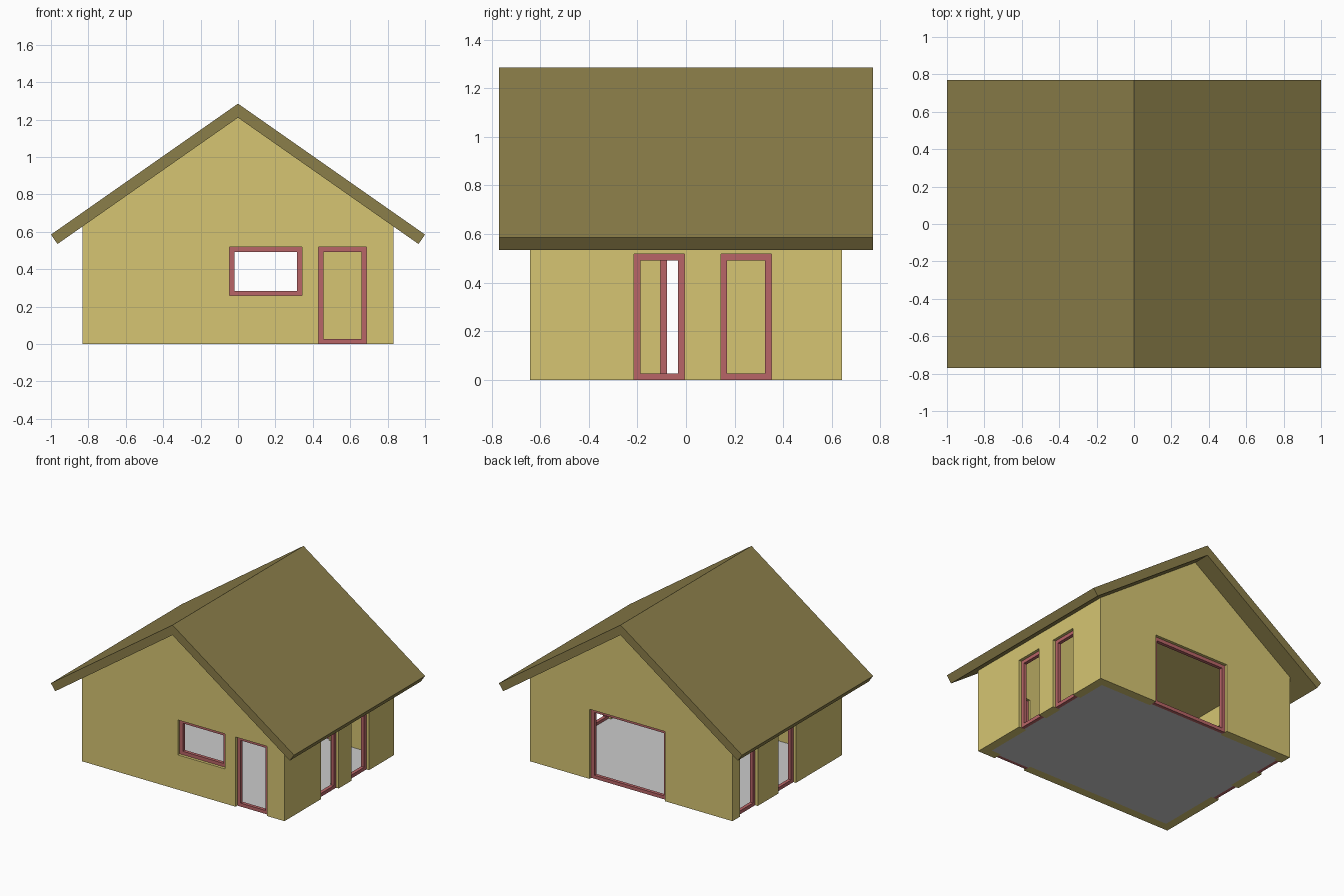
import bpy, bmesh

if "Cube" in bpy.data.objects:
    bpy.data.objects.remove(bpy.data.objects["Cube"])

HX, HY, WALL = 0.832, 0.642, 0.065      # half footprint, wall thickness
RISE = 0.70                             # roof slope
RECESS, DEPTH, RIM = 0.021, 0.025, 0.026  # frame placement


def material(name, rgb):
    m = bpy.data.materials.new(name)
    m.diffuse_color = (*rgb, 1)
    m.use_nodes = True
    m.node_tree.nodes["Principled BSDF"].inputs["Base Color"].default_value = m.diffuse_color
    return m


wall_mat = material("wall_yellow", (0.67, 0.56, 0.17))
roof_mat = material("roof_olive", (0.26, 0.21, 0.068))
frame_mat = material("frame_red", (0.48, 0.13, 0.135))


def finish(name, bm, mat=None):
    bmesh.ops.recalc_face_normals(bm, faces=bm.faces)
    me = bpy.data.meshes.new(name)
    bm.to_mesh(me)
    bm.free()
    ob = bpy.data.objects.new(name, me)
    bpy.context.collection.objects.link(ob)
    if mat:
        me.materials.append(mat)
    return ob


def add_box(bm, lo, hi):
    """Box between two opposite corners."""
    vs = bmesh.ops.create_cube(bm, size=1)["verts"]
    for v in vs:
        v.co = [a if c < 0 else b for c, a, b in zip(v.co, lo, hi)]


def prism(name, profile, half, mat):
    """Extrude an x-z profile along y."""
    bm = bmesh.new()
    face = bm.faces.new([bm.verts.new((x, -half, z)) for x, z in profile])
    ext = bmesh.ops.extrude_face_region(bm, geom=[face])["geom"]
    for v in ext:
        if isinstance(v, bmesh.types.BMVert):
            v.co.y = half
    return finish(name, bm, mat)


def on_wall(side, u, d, z):
    """Point at position u along a wall, d inward from its outer face."""
    return {"front": (u, -HY + d, z), "back": (u, HY - d, z),
            "left": (-HX + d, u, z), "right": (HX - d, u, z)}[side]


def wall_box(bm, side, u0, u1, d0, d1, z0, z1):
    a, b = on_wall(side, u0, d0, z0), on_wall(side, u1, d1, z1)
    add_box(bm, [min(p) for p in zip(a, b)], [max(p) for p in zip(a, b)])


# name, wall, from, to, bottom, top
TOP = 0.518
openings = [
    ("front_window_frame", "front", -0.045, 0.342, 0.258, TOP),
    ("front_door_frame", "front", 0.43, 0.687, 0, TOP),
    ("back_terrace_frame", "back", -0.278, 0.345, 0, TOP),
    ("right_door_frame_a", "right", -0.214, -0.006, 0, TOP),
    ("right_door_frame_b", "right", 0.143, 0.351, 0, TOP),
    ("left_door_frame_a", "left", -0.104, 0.104, 0, TOP),
    ("left_door_frame_b", "left", 0.345, 0.553, 0, TOP),
]

# Walls with gables
peak = 1.21
eave = peak - RISE * HX
walls = prism("walls", [(-HX, 0), (HX, 0), (HX, eave), (0, peak), (-HX, eave)], HY, wall_mat)

# Cutters: room interior and openings
bm = bmesh.new()
add_box(bm, (-HX + WALL, -HY + WALL, -0.2), (HX - WALL, HY - WALL, 2))
room_cutter = finish("room_cutter", bm)
bm = bmesh.new()
for _, side, u0, u1, z0, z1 in openings:
    wall_box(bm, side, u0, u1, -0.05, WALL + 0.03, z0 if z0 else -0.1, z1)
opening_cutter = finish("opening_cutter", bm)

bpy.context.view_layer.objects.active = walls
for cutter in (room_cutter, opening_cutter):
    mod = walls.modifiers.new(cutter.name, "BOOLEAN")
    mod.operation, mod.solver, mod.object = "DIFFERENCE", "EXACT", cutter
    cutter.hide_render = True
    bpy.ops.object.modifier_apply(modifier=mod.name)
for cutter in (room_cutter, opening_cutter):
    bpy.data.objects.remove(cutter)

# Roof
prism("roof", [(0, 1.285), (1, 0.585), (0.965, 0.5345), (0, peak),
               (-0.965, 0.5345), (-1, 0.585)], 0.77, roof_mat)

# Floor, reaching into the door openings
bm = bmesh.new()
add_box(bm, (-HX + WALL, -HY + WALL, 0), (HX - WALL, HY - WALL, 0.005))
for _, side, u0, u1, z0, _z in openings:
    if z0 == 0:
        wall_box(bm, side, u0, u1, RECESS + DEPTH, WALL, 0, 0.005)
finish("floor", bm)

# Door and window frames
for name, side, u0, u1, z0, z1 in openings:
    bm = bmesh.new()
    rings = []
    for d in (RECESS, RECESS + DEPTH):
        for r in (0, RIM):
            corners = [(u0 + r, z0 + r), (u1 - r, z0 + r), (u1 - r, z1 - r), (u0 + r, z1 - r)]
            rings.append([bm.verts.new(on_wall(side, u, d, z)) for u, z in corners])
    outer0, inner0, outer1, inner1 = rings
    for a, b in ((outer0, inner0), (inner0, inner1), (inner1, outer1), (outer1, outer0)):
        for i in range(4):
            j = (i + 1) % 4
            bm.faces.new((a[i], a[j], b[j], b[i]))
    finish(name, bm, frame_mat)
